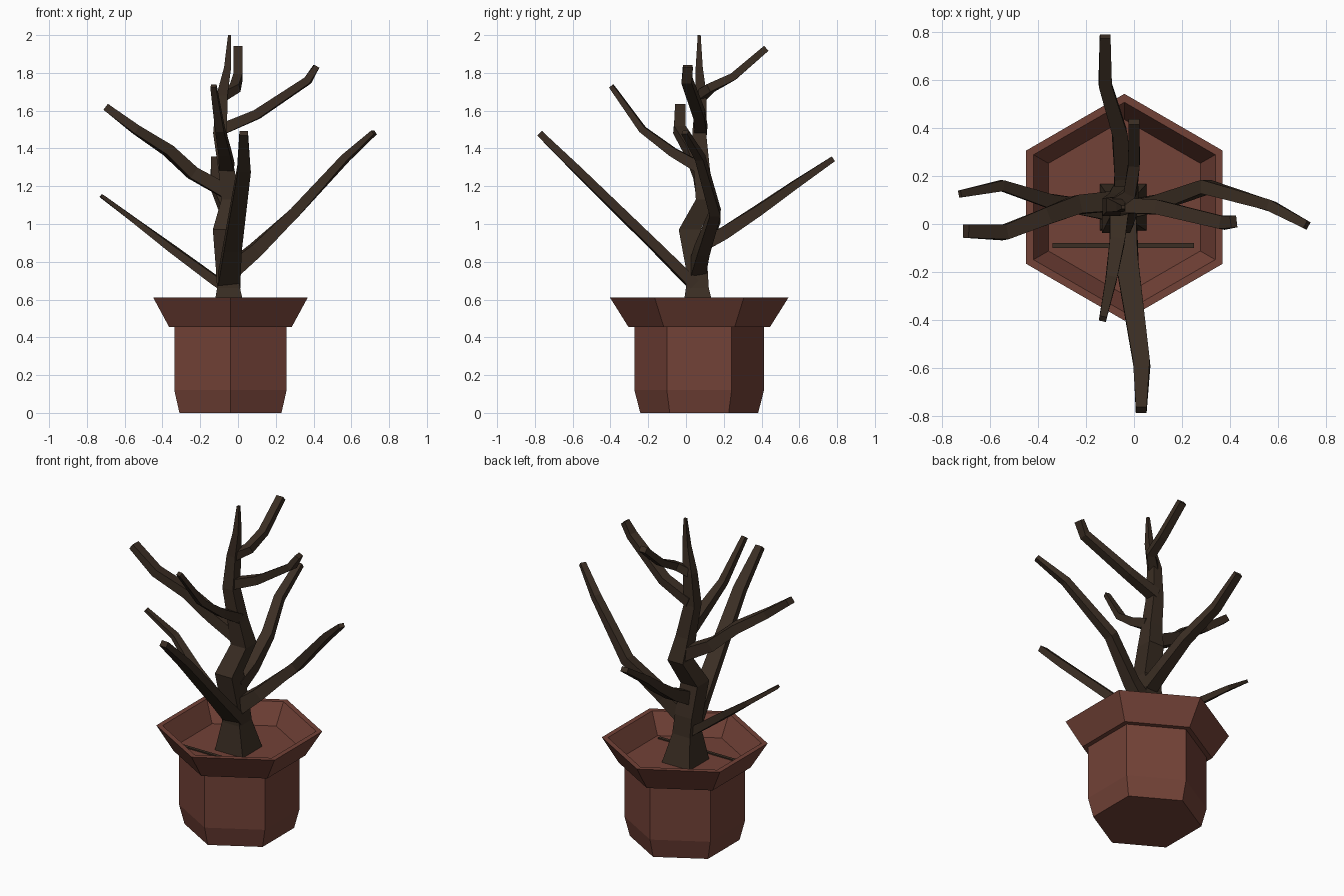
import bpy, bmesh, math
from mathutils import Vector


def material(name, rgb):
    m = bpy.data.materials.new(name)
    m.diffuse_color = (*rgb, 1)
    return m


clay = material("red clay", (0.17, 0.054, 0.038))
bark = material("dark bark", (0.043, 0.027, 0.017))


def rings_to_object(name, rings, mat):
    """Skin a list of equal-sized vertex rings and cap both ends."""
    bm = bmesh.new()
    vs = [[bm.verts.new(p) for p in r] for r in rings]
    n = len(vs[0])
    for a, b in zip(vs, vs[1:]):
        for i in range(n):
            j = (i + 1) % n
            bm.faces.new((a[i], a[j], b[j], b[i]))
    bm.faces.new(vs[0][::-1])
    bm.faces.new(vs[-1])
    bmesh.ops.recalc_face_normals(bm, faces=bm.faces)
    me = bpy.data.meshes.new(name)
    bm.to_mesh(me)
    bm.free()
    me.materials.append(mat)
    ob = bpy.data.objects.new(name, me)
    bpy.context.collection.objects.link(ob)
    return ob


def polygon(cx, cy, z, r, n, start):
    return [(cx + r * math.cos(start + i * math.tau / n),
             cy + r * math.sin(start + i * math.tau / n), z) for i in range(n)]


def branch(name, path, w0, w1, t0, t1):
    """Four-sided tapered limb; w = horizontal width, t = thickness."""
    pts = [Vector(p) for p in path]
    rings = []
    for i, p in enumerate(pts):
        d = (pts[min(i + 1, len(pts) - 1)] - pts[max(i - 1, 0)]).normalized()
        side = d.cross(Vector((0, 0, 1))).normalized()
        up = side.cross(d)
        f = i / (len(pts) - 1)
        s = side * (w0 + (w1 - w0) * f) / 2
        u = up * (t0 + (t1 - t0) * f) / 2
        rings.append([p + s + u, p - s + u, p - s - u, p + s - u])
    rings_to_object(name, rings, bark)


# Hexagonal pot: outside, flared rim, then inside down to the soil level
profile = [(0.312, 0), (0.343, 0.12), (0.343, 0.455), (0.375, 0.455),
           (0.472, 0.61), (0.437, 0.61), (0.365, 0.485)]
rings_to_object("pot", [polygon(-0.04, 0.07, z, r, 6, math.pi / 2)
                        for r, z in profile], clay)

# Crooked trunk with a flared foot
trunk = [(-0.045, 0.07, 0.48, 0.125), (-0.05, 0.06, 0.66, 0.078),
         (-0.06, 0.055, 0.78, 0.075), (-0.075, 0.02, 0.97, 0.075),
         (-0.035, 0.105, 1.13, 0.068), (-0.06, 0.085, 1.28, 0.055),
         (-0.095, 0.07, 1.48, 0.047), (-0.085, 0.08, 1.68, 0.038),
         (-0.055, 0.07, 1.83, 0.024), (-0.045, 0.07, 2.0, 0.01)]
rings_to_object("trunk", [polygon(x, y, z, r * 1.1, 4, math.pi / 4)
                          for x, y, z, r in trunk], bark)

# Limbs
branch("front_branch", [(-0.05, 0.04, 0.68), (-0.03, -0.15, 0.87),
                        (0.032, -0.58, 1.29), (0.03, -0.775, 1.48)],
       0.12, 0.045, 0.06, 0.035)
branch("back_branch", [(-0.05, 0.06, 0.88), (-0.045, 0.2, 0.95), (-0.06, 0.38, 1.07),
                       (-0.12, 0.58, 1.21), (-0.12, 0.78, 1.345)],
       0.08, 0.045, 0.08, 0.03)
branch("upper_back_branch", [(-0.08, 0.08, 1.68), (-0.015, 0.13, 1.72),
                             (0, 0.25, 1.78), (0, 0.425, 1.93)],
       0.055, 0.045, 0.05, 0.035)
branch("upper_front_branch", [(-0.06, 0.07, 1.3), (-0.07, -0.07, 1.38),
                              (-0.095, -0.23, 1.5), (-0.13, -0.395, 1.73)],
       0.08, 0.03, 0.06, 0.025)
branch("upper_left_branch", [(-0.04, 0.1, 1.16), (-0.24, 0.08, 1.27),
                             (-0.37, 0.03, 1.39), (-0.54, -0.035, 1.5),
                             (-0.7, -0.03, 1.62)],
       0.085, 0.055, 0.075, 0.04)
branch("lower_left_branch", [(-0.04, 0.055, 0.65), (-0.12, 0.055, 0.7),
                             (-0.35, 0.095, 0.87), (-0.55, 0.16, 1.02),
                             (-0.725, 0.125, 1.15)],
       0.09, 0.03, 0.06, 0.018)
branch("lower_right_branch", [(-0.03, 0.06, 0.76), (0.09, 0.085, 0.86),
                              (0.3, 0.155, 1.06), (0.57, 0.075, 1.35),
                              (0.72, -0.005, 1.485)],
       0.08, 0.035, 0.09, 0.025)
branch("upper_right_branch", [(-0.09, 0.08, 1.5), (0.1, 0.07, 1.58),
                              (0.37, 0.005, 1.76), (0.415, 0.01, 1.835)],
       0.065, 0.05, 0.06, 0.03)

# Thin dark twig lying on the soil
rings_to_object("soil_twig", [[(x, -0.10, 0.485), (x, -0.08, 0.485),
                               (x, -0.08, 0.492), (x, -0.10, 0.492)]
                              for x in (-0.34, 0.25)], bark)
